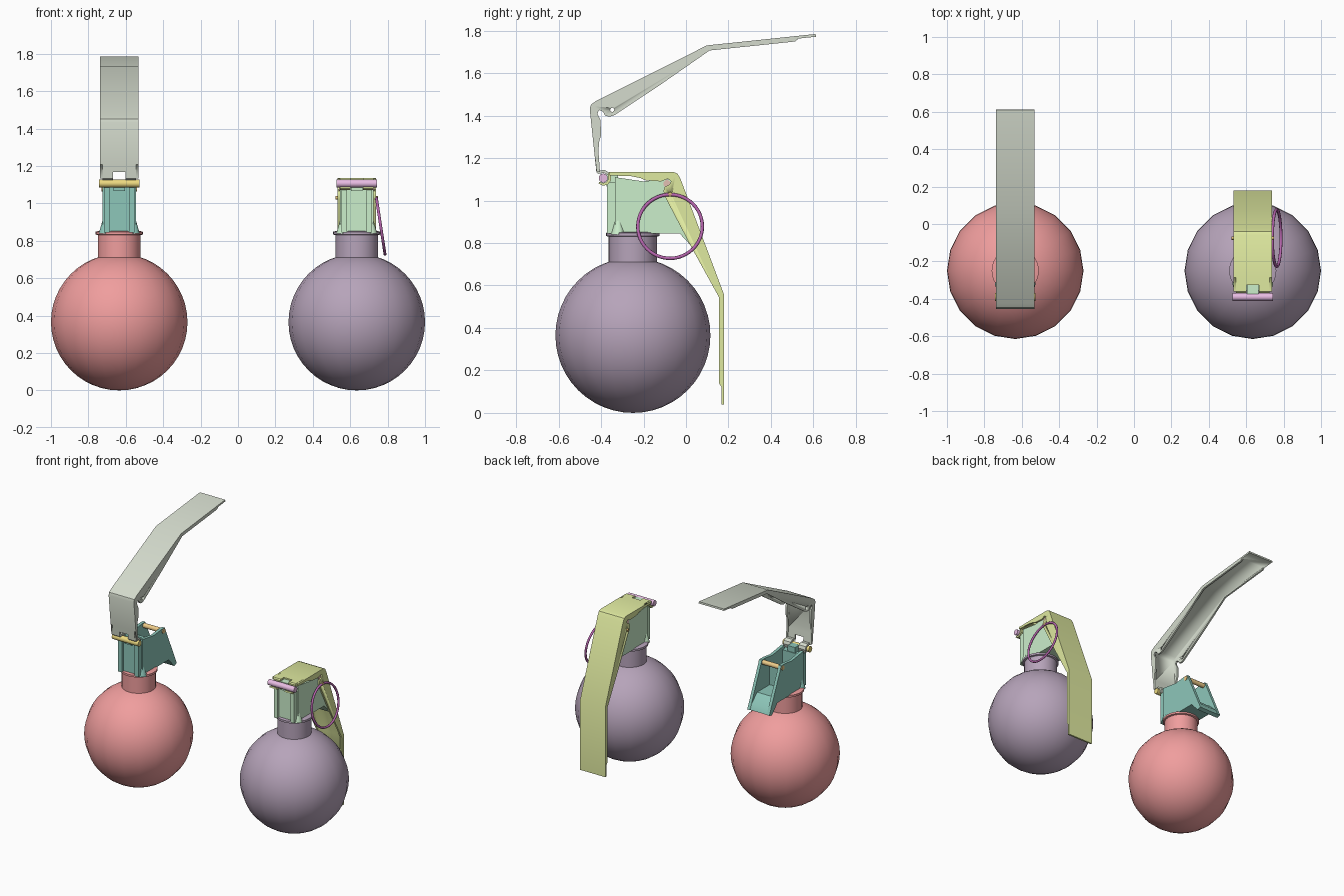
import bpy, bmesh
from math import radians, cos, sin, pi
from mathutils import Vector, Matrix

if "Cube" in bpy.data.objects:
    bpy.data.objects.remove(bpy.data.objects["Cube"])

CY = -0.25                       # y of the vertical axis of both bodies
HINGE = Vector((0, -0.39, 1.106))


def mat(name, rgb):
    m = bpy.data.materials.new(name)
    m.diffuse_color = (*rgb, 1)
    m.use_nodes = True
    m.node_tree.nodes["Principled BSDF"].inputs["Base Color"].default_value = m.diffuse_color
    return m


def prism(bm, pts, x0, x1):
    """Extrude a (y, z) outline from x0 to x1."""
    a = [bm.verts.new((x0, y, z)) for y, z in pts]
    b = [bm.verts.new((x1, y, z)) for y, z in pts]
    n = len(pts)
    bm.faces.new(a)
    bm.faces.new(b[::-1])
    for i in range(n):
        j = (i + 1) % n
        bm.faces.new((a[j], a[i], b[i], b[j]))


def both(bm, pts, x0, x1):
    prism(bm, pts, x0, x1)
    prism(bm, pts, -x1, -x0)


def rect(y0, y1, z0, z1):
    return [(y0, z0), (y1, z0), (y1, z1), (y0, z1)]


def finish(name, bm, loc, material, angle=35):
    bmesh.ops.recalc_face_normals(bm, faces=bm.faces)
    me = bpy.data.meshes.new(name)
    bm.to_mesh(me)
    bm.free()
    ob = bpy.data.objects.new(name, me)
    bpy.context.collection.objects.link(ob)
    ob.location = loc
    me.materials.append(material)
    bpy.ops.object.select_all(action='DESELECT')
    ob.select_set(True)
    bpy.context.view_layer.objects.active = ob
    bpy.ops.object.shade_smooth_by_angle(angle=radians(angle))
    return ob


def lathe(name, prof, n, loc, material):
    """Closed solid of revolution from (radius, z) pairs."""
    bm = bmesh.new()
    rings = [[bm.verts.new((r * cos(2 * pi * i / n), r * sin(2 * pi * i / n), z))
              for i in range(n)] for r, z in prof]
    for a, b in zip(rings, rings[1:]):
        for i in range(n):
            j = (i + 1) % n
            bm.faces.new((a[i], a[j], b[j], b[i]))
    bm.faces.new(rings[0][::-1])
    bm.faces.new(rings[-1])
    return finish(name, bm, loc, material)


def rod(name, x, y, z, r, length, material, n=16):
    bm = bmesh.new()
    bmesh.ops.create_cone(bm, cap_ends=True, segments=n, radius1=r, radius2=r, depth=length,
                          matrix=Matrix.Rotation(pi / 2, 4, 'Y'))
    return finish(name, bm, (x, y, z), material)


def housing(name, x, material):
    bm = bmesh.new()
    # side cheeks with the slanted back
    both(bm, [(-0.335, 0.845), (-0.03, 0.845), (0.035, 0.775), (0.065, 0.785),
              (-0.075, 1.1), (-0.12, 1.1), (-0.2, 1.09), (-0.335, 1.11)], 0.068, 0.09)
    # front corner posts, front wall and hinge lug
    both(bm, rect(-0.372, -0.325, 0.845, 1.085), 0.052, 0.082)
    prism(bm, rect(-0.355, -0.315, 0.845, 1.085), -0.07, 0.07)
    prism(bm, rect(-0.374, -0.32, 1.065, 1.125), -0.03, 0.03)
    # floor, rear lip and inner cross wall
    prism(bm, [(-0.33, 0.845), (-0.03, 0.845), (0.035, 0.775), (0.062, 0.785),
               (0.045, 0.825), (-0.02, 0.885), (-0.33, 0.885)], -0.07, 0.07)
    prism(bm, rect(-0.19, -0.165, 0.88, 1.04), -0.07, 0.07)
    # small foot gussets
    for s in (-1, 1):
        bmesh.ops.create_cone(bm, cap_ends=True, segments=12, radius1=0.034, radius2=0.014, depth=0.07,
                              matrix=Matrix.Translation((s * 0.075, -0.32, 0.875)))
    return finish(name, bm, (x, 0, 0), material)


def lever(name, x, material, swing):
    bm = bmesh.new()
    # bent top plate
    prism(bm, [(-0.285, 1.135), (-0.06, 1.135), (-0.04, 1.127), (-0.025, 1.1), (0.18, 0.555),
               (0.18, 0.04), (0.167, 0.04), (0.167, 0.552), (-0.037, 1.095), (-0.048, 1.115),
               (-0.062, 1.122), (-0.285, 1.122)], -0.103, 0.103)
    # narrowed end and the two hooked hinge tabs
    prism(bm, rect(-0.325, -0.285, 1.122, 1.135), -0.09, 0.09)
    both(bm, [(-0.325, 1.135), (-0.36, 1.135), (-0.368, 1.128), (-0.366, 1.1), (-0.376, 1.086),
              (-0.39, 1.083), (-0.408, 1.088), (-0.413, 1.08), (-0.39, 1.07), (-0.368, 1.075),
              (-0.353, 1.095), (-0.353, 1.122), (-0.325, 1.122)], 0.034, 0.09)
    # side flanges with the striker slot
    both(bm, [(-0.36, 1.134), (-0.06, 1.134), (-0.04, 1.126), (-0.026, 1.1), (0.179, 0.555),
              (0.179, 0.125), (0.165, 0.125), (0.155, 0.14), (0.155, 0.545), (0.02, 0.79),
              (-0.1, 1.02), (-0.106, 1.045), (-0.1, 1.065), (-0.078, 1.075), (-0.07, 1.092),
              (-0.086, 1.102), (-0.118, 1.09), (-0.19, 1.095), (-0.215, 1.106),
              (-0.26, 1.115), (-0.36, 1.118)], 0.0905, 0.103)
    bmesh.ops.translate(bm, verts=bm.verts, vec=-HINGE)
    ob = finish(name, bm, HINGE + Vector((x, 0, 0)), material)
    # safety pin hole
    cut = rod(name + "_hole_cutter", x, -0.075, 1.03, 0.01, 0.4, material, 12)
    bpy.context.view_layer.update()
    bo = ob.modifiers.new("pin_hole", 'BOOLEAN')
    bo.object = cut
    bo.solver = 'EXACT'
    bo.use_self = True
    bpy.context.view_layer.objects.active = ob
    bpy.ops.object.modifier_apply(modifier=bo.name)
    bpy.data.objects.remove(cut)
    ob.rotation_euler.x = radians(swing)
    return ob


def build(tag, x, c, swing):
    m = {k: mat(tag + "_" + k, v) for k, v in c.items()}
    # round body
    bm = bmesh.new()
    bmesh.ops.create_uvsphere(bm, u_segments=20, v_segments=24, radius=0.365)
    finish(tag + "_ball", bm, (x, CY, 0.365), m["ball"], 60)
    # neck and collar
    lathe(tag + "_neck", [(0.114, 0.69), (0.114, 0.83), (0.126, 0.833), (0.126, 0.848),
                          (0.11, 0.852)], 32, (x, CY, 0), m["ball"])
    housing(tag + "_housing", x, m["housing"])
    lever(tag + "_lever", x, m["lever"], swing)
    rod(tag + "_hinge_pin", x, HINGE.y, HINGE.z, 0.021, 0.215, m["pin"])
    rod(tag + "_striker_pin", x, -0.09, 1.08, 0.017, 0.19, m["striker"], 12)


build("open", -0.635, {"ball": (0.87, 0.34, 0.34), "housing": (0.27, 0.57, 0.49),
                       "lever": (0.66, 0.71, 0.61), "pin": (0.85, 0.7, 0.22),
                       "striker": (0.85, 0.6, 0.25)}, 96)
build("closed", 0.635, {"ball": (0.47, 0.37, 0.49), "housing": (0.6, 0.86, 0.6),
                        "lever": (0.74, 0.82, 0.35), "pin": (0.8, 0.5, 0.76),
                        "striker": (0.76, 0.52, 0.45)}, 0)

# safety pin and pull ring on the closed one
rod("safety_pin", 0.635, -0.075, 1.03, 0.0095, 0.225, mat("safety_pin", (0.8, 0.55, 0.2)), 12)
bpy.ops.mesh.primitive_torus_add(major_radius=0.152, minor_radius=0.008, major_segments=48, minor_segments=10,
                                 location=(0.763, -0.075, 0.878), rotation=(0, radians(81.3), 0))
ring = bpy.context.object
ring.name = "pull_ring"
ring.data.materials.append(mat("pull_ring", (0.47, 0.13, 0.42)))
bpy.ops.object.shade_smooth_by_angle(angle=radians(60))
